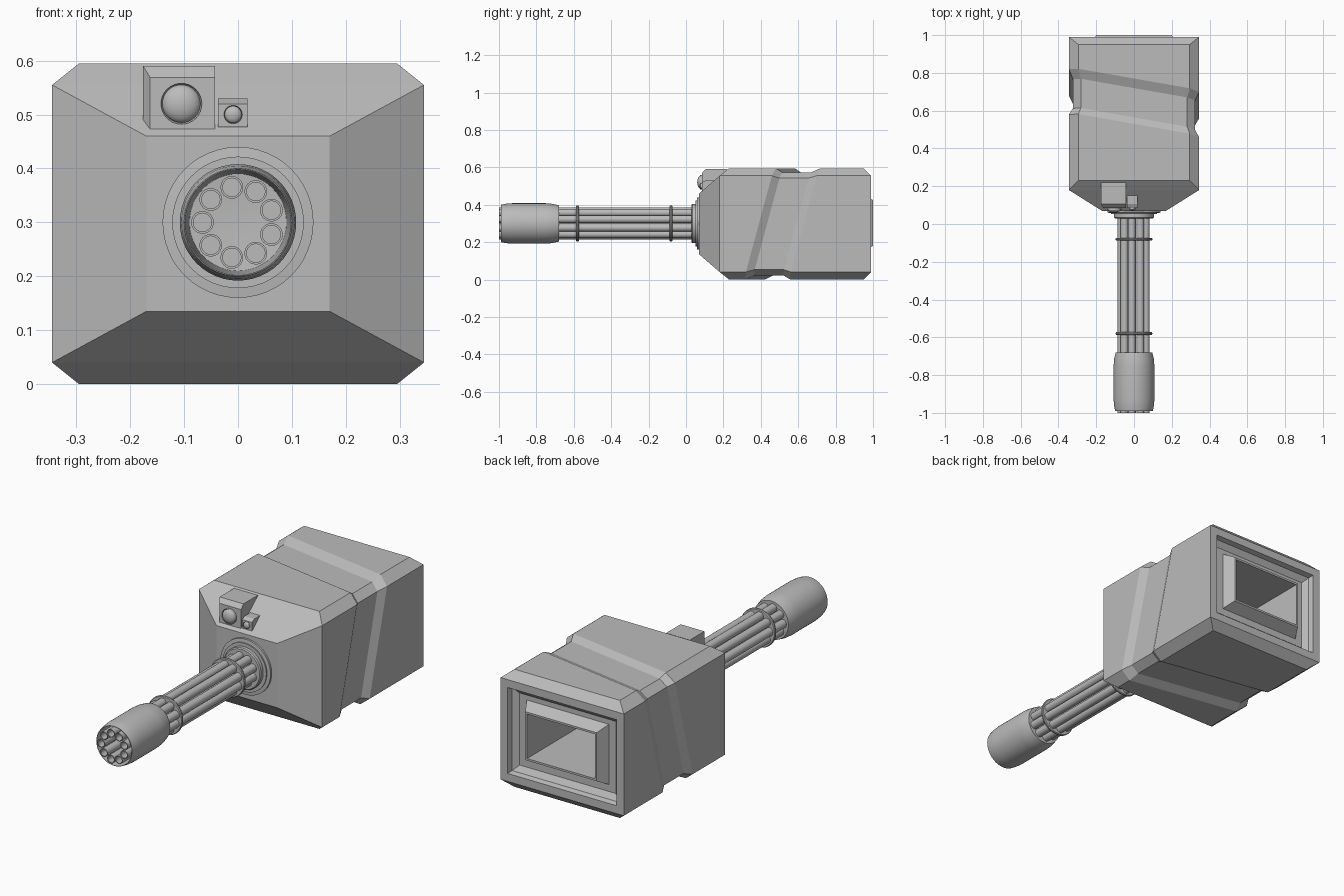
import bpy, bmesh, math
from mathutils import Vector

if "Cube" in bpy.data.objects:
    bpy.data.objects.remove(bpy.data.objects["Cube"])

grey = bpy.data.materials.new("plain_grey")
grey.diffuse_color = (0.5, 0.5, 0.5, 1)
grey.use_nodes = True
grey.node_tree.nodes["Principled BSDF"].inputs["Base Color"].default_value = grey.diffuse_color


def finish(name, bm, smooth=False):
    bmesh.ops.remove_doubles(bm, verts=bm.verts, dist=1e-5)
    bmesh.ops.recalc_face_normals(bm, faces=bm.faces)
    me = bpy.data.meshes.new(name)
    bm.to_mesh(me)
    bm.free()
    me.materials.append(grey)
    ob = bpy.data.objects.new(name, me)
    bpy.context.collection.objects.link(ob)
    if smooth:
        bpy.ops.object.select_all(action='DESELECT')
        ob.select_set(True)
        bpy.context.view_layer.objects.active = ob
        bpy.ops.object.shade_smooth_by_angle(angle=math.radians(35))
    return ob


def bridge(bm, a, b):
    n = len(a)
    for i in range(n):
        j = (i + 1) % n
        bm.faces.new((a[i], a[j], b[j], b[i]))


def lathe(name, profile, cx=0.0, cz=0.3, seg=48, closed=False):
    """Spin (radius, y) points around an axis parallel to y."""
    bm = bmesh.new()
    rings = []
    for r, y in profile:
        if r == 0:
            rings.append([bm.verts.new((cx, y, cz))])
        else:
            rings.append([bm.verts.new((cx + r * math.cos(2 * math.pi * k / seg), y,
                                        cz + r * math.sin(2 * math.pi * k / seg)))
                          for k in range(seg)])
    pairs = list(zip(rings, rings[1:]))
    if closed:
        pairs.append((rings[-1], rings[0]))
    for a, b in pairs:
        if len(a) == 1 or len(b) == 1:
            tip, ring = (a, b) if len(a) == 1 else (b, a)
            for k in range(seg):
                bm.faces.new((tip[0], ring[k], ring[(k + 1) % seg]))
        else:
            bridge(bm, a, b)
    return finish(name, bm, True)


# --- Housing: octagonal shell with a slanted groove and a recessed back ---
bm = bmesh.new()
ZM = 0.2975


def octagon(inset, yfun):
    w, wi, h, hi = 0.345 - inset, 0.295 - inset * 0.6, 0.2975 - inset, 0.2575 - inset * 0.6
    pts = [(w, -hi), (w, hi), (wi, h), (-wi, h), (-w, hi), (-w, -hi), (-wi, -h), (wi, -h)]
    return [bm.verts.new((x, yfun(x, z), z + ZM)) for x, z in pts]


def rect(hx, z0, z1, y):
    return [bm.verts.new((x, y, z)) for x, z in ((hx, z0), (hx, z1), (-hx, z1), (-hx, z0))]


def ends(y_side, y_top):
    return lambda x, z: y_side if abs(x) > 0.32 else y_top


def slant(y0):
    return lambda x, z: y0 - 0.175 * x + 0.27 * z


loops = [octagon(0, ends(0.18, 0.23)), octagon(0, slant(0.45)), octagon(0.022, slant(0.49)),
         octagon(0.022, slant(0.645)), octagon(0, slant(0.69)), octagon(0, ends(0.99, 0.95))]
for a, b in zip(loops, loops[1:]):
    bridge(bm, a, b)


def corners(o):
    """Close the upper and lower end chamfers, return the four side corners."""
    bm.faces.new((o[1], o[2], o[3], o[4]))
    bm.faces.new((o[5], o[6], o[7], o[0]))
    return [o[0], o[1], o[4], o[5]]


# tapered nose
nose = rect(0.17, 0.135, 0.46, 0.07)
bridge(bm, nose, corners(loops[0]))
bm.faces.new(nose)
# back: rim, recess, raised bevelled port, deep cavity
prev = corners(loops[-1])
for args in ((0.305, 0.08, 0.515, 0.99), (0.298, 0.087, 0.508, 0.965), (0.27, 0.115, 0.48, 0.945),
             (0.23, 0.15, 0.455, 0.945), (0.2, 0.18, 0.425, 1.0), (0.19, 0.19, 0.415, 1.0),
             (0.185, 0.195, 0.41, 0.45)):
    nxt = rect(*args)
    bridge(bm, prev, nxt)
    prev = nxt
bm.faces.new(prev)
finish("housing", bm)

# --- Stepped mount ring on the nose ---
lathe("barrel_mount", [(0, 0.03), (0.1, 0.03), (0.105, 0.035), (0.105, 0.052), (0.122, 0.052),
                       (0.122, 0.058), (0.14, 0.06), (0.14, 0.08), (0, 0.08)])

# --- Nine barrels in a circle ---
for i in range(9):
    a = math.pi + 2 * math.pi * i / 9
    lathe(f"barrel_{i + 1}", [(0, -0.88), (0.017, -0.88), (0.017, -1), (0.021, -1), (0.021, 0.04), (0, 0.04)],
          0.066 * math.cos(a), 0.3 + 0.066 * math.sin(a), 24)

# --- Clamp discs around the barrels ---
for n, y in (("front_clamp", -0.58), ("rear_clamp", -0.08)):
    lathe(n, [(0, y - 0.007), (0.094, y - 0.007), (0.097, y - 0.003), (0.097, y + 0.003),
              (0.094, y + 0.007), (0, y + 0.007)])

# --- Muzzle shroud: rounded sleeve, closed at the rear ---
lathe("muzzle_shroud", [(0, -0.69), (0.09, -0.70), (0.098, -0.99), (0.1, -0.99), (0.105, -0.965),
                        (0.108, -0.93), (0.108, -0.75), (0.105, -0.715), (0.097, -0.68), (0, -0.68)])


# --- Sensor boxes on the sloping upper nose ---
def sensor(name, x0, x1, z0, z1, y0, y1, flare, slope):
    """Box whose left side flares and whose top front edge is bevelled."""
    bm = bmesh.new()
    rings = []
    for y, xl, zt in ((y0, x0, z1 - slope), (y0 + 0.02, x0 - flare, z1), (y1, x0 - flare, z1)):
        rings.append([bm.verts.new((x, y, z)) for x, z in ((xl, z0), (x1, z0), (x1, zt), (xl, zt))])
    bridge(bm, rings[0], rings[1])
    bridge(bm, rings[1], rings[2])
    bm.faces.new(rings[0])
    bm.faces.new(rings[-1])
    return finish(name, bm)


def lens(name, cx, cz, r, y_tip, y_face):
    dome = [(r * 0.93 * math.sin(t * math.pi / 16), y_tip + r * 0.5 * (1 - math.cos(t * math.pi / 16)))
            for t in range(9)]
    y = dome[-1][1]
    lathe(name, dome + [(r, y - 0.004), (r, y_face), (0, y_face)], cx, cz, 32)


sensor("large_sensor_box", -0.163, -0.043, 0.47, 0.59, 0.085, 0.22, 0.013, 0.021)
sensor("small_sensor_box", -0.037, 0.018, 0.477, 0.53, 0.085, 0.155, 0.0, 0.01)
lens("large_lens", -0.105, 0.52, 0.038, 0.06, 0.095)
lens("small_lens", -0.009, 0.5, 0.017, 0.072, 0.095)
